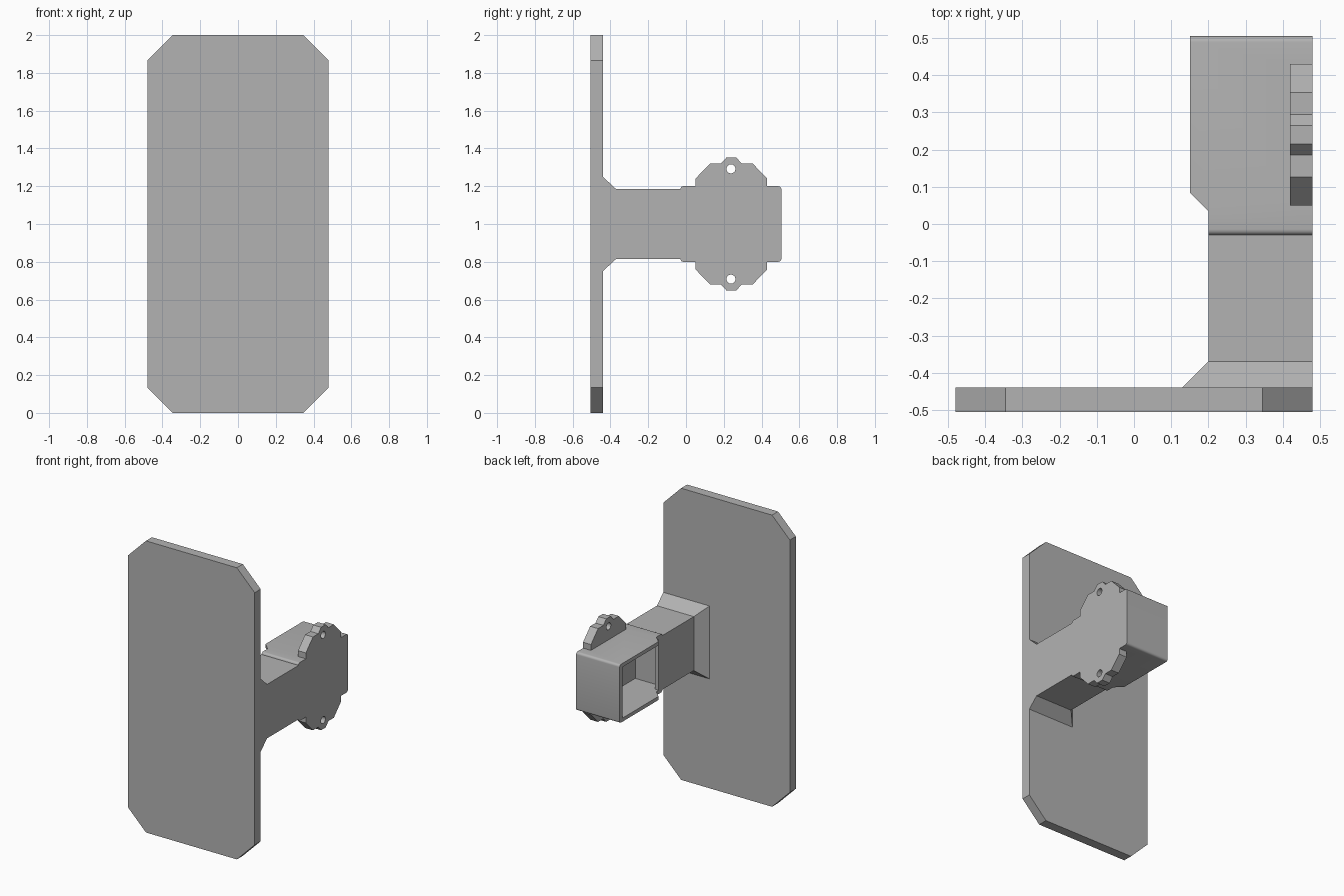
import bpy, bmesh, math

cube = bpy.data.objects.get("Cube")
if cube:
    bpy.data.objects.remove(cube)

grey = bpy.data.materials.new("plain_grey")
grey.use_nodes = True
grey.diffuse_color = (0.45, 0.45, 0.45, 1)
grey.node_tree.nodes["Principled BSDF"].inputs["Base Color"].default_value = grey.diffuse_color


def loft(name, start, end):
    """Closed solid between two matching loops of 3D points."""
    bm = bmesh.new()
    a = [bm.verts.new(p) for p in start]
    b = [bm.verts.new(p) for p in end]
    bm.faces.new(a)
    bm.faces.new(b)
    for i in range(len(a)):
        j = (i + 1) % len(a)
        bm.faces.new((a[i], a[j], b[j], b[i]))
    bmesh.ops.recalc_face_normals(bm, faces=bm.faces)
    mesh = bpy.data.meshes.new(name)
    bm.to_mesh(mesh)
    bm.free()
    mesh.materials.append(grey)
    obj = bpy.data.objects.new(name, mesh)
    bpy.context.collection.objects.link(obj)
    return obj


def along_x(name, outline, x0, x1):
    return loft(name, [(x0, y, z) for y, z in outline], [(x1, y, z) for y, z in outline])


def rect(y, x0, x1, z0, z1):
    return [(x0, y, z0), (x1, y, z0), (x1, y, z1), (x0, y, z1)]


def block(name, x0, x1, y0, y1, z0, z1):
    return loft(name, rect(y0, x0, x1, z0, z1), rect(y1, x0, x1, z0, z1))


def circle(cy, cz, r, n):
    return [(cy + r * math.cos(i * math.tau / n), cz + r * math.sin(i * math.tau / n))
            for i in range(n)]


def combine(base, tool, operation):
    """Join or cut, bake the result and drop the tool."""
    mod = base.modifiers.new(operation, "BOOLEAN")
    mod.operation, mod.object, mod.solver = operation, tool, "EXACT"
    graph = bpy.context.evaluated_depsgraph_get()
    base_mesh = bpy.data.meshes.new_from_object(base.evaluated_get(graph))
    base.modifiers.clear()
    base.data = base_mesh
    bpy.data.objects.remove(tool)


OUTER = 0.48   # flush left side shared by all parts

# Socket housing with rounded end corners
r, y0, y1, z0, z1 = 0.016, -0.03, 0.505, 0.8, 1.2
corners = [(y1 - r, z1 - r, 0), (y0 + r, z1 - r, 1), (y0 + r, z0 + r, 2), (y1 - r, z0 + r, 3)]
outline = [(cy + r * math.cos((q + k / 5) * math.pi / 2),
            cz + r * math.sin((q + k / 5) * math.pi / 2))
           for cy, cz, q in corners for k in range(6)]
bracket = along_x("mounting_bracket", outline, 0.15, OUTER)

# Chamfered step down to the arm on the inner side
step = [(0.1, -0.1), (0.2, -0.1), (0.2, 0.035), (0.15, 0.085), (0.1, 0.085)]
combine(bracket, loft("step", [(x, y, 0.7) for x, y in step],
                      [(x, y, 1.3) for x, y in step]), "DIFFERENCE")

# Arm, flared root and octagonal plate
combine(bracket, block("arm", 0.2, OUTER, -0.37, 0.0, 0.815, 1.185), "UNION")
combine(bracket, loft("flare", rect(-0.44, 0.13, OUTER, 0.75, 1.25),
                      rect(-0.37, 0.2, OUTER, 0.815, 1.185)), "UNION")
w, c = OUTER, 0.135
octagon = [(-w + c, 0), (w - c, 0), (w, c), (w, 2 - c),
           (w - c, 2), (-w + c, 2), (-w, 2 - c), (-w, c)]
combine(bracket, loft("plate", [(x, -0.505, z) for x, z in octagon],
                      [(x, -0.44, z) for x, z in octagon]), "UNION")

# Open cavity and the pocket reaching into the arm
combine(bracket, block("cavity", 0.1, 0.42, 0.01, 0.475, 0.825, 1.175), "DIFFERENCE")
combine(bracket, block("pocket", 0.23, 0.42, -0.05, 0.02, 0.825, 1.175), "DIFFERENCE")

# Stepped ears with a bolt hole, above and below
half = [(0.19, 0.18), (0.19, 0.24), (0.113, 0.32), (0.055, 0.32), (0.025, 0.353)]
ear = [(0.24 + d, h) for d, h in half] + [(0.24 - d, h) for d, h in reversed(half)]
for side in (1, -1):
    combine(bracket, along_x("ear", [(y, 1 + side * h) for y, h in ear], 0.42, OUTER), "UNION")
    combine(bracket, along_x("hole", circle(0.238, 1 + side * 0.292, 0.024, 24), 0.4, 0.5),
            "DIFFERENCE")

# Merge flush faces and keep only the rounded corners smooth
bm = bmesh.new()
bm.from_mesh(bracket.data)
bmesh.ops.remove_doubles(bm, verts=bm.verts, dist=0.0001)
bmesh.ops.dissolve_limit(bm, angle_limit=math.radians(1), verts=bm.verts, edges=bm.edges)
bm.to_mesh(bracket.data)
bm.free()
bpy.ops.object.select_all(action="DESELECT")
bracket.select_set(True)
bpy.context.view_layer.objects.active = bracket
bpy.ops.object.shade_smooth_by_angle(angle=math.radians(30))
